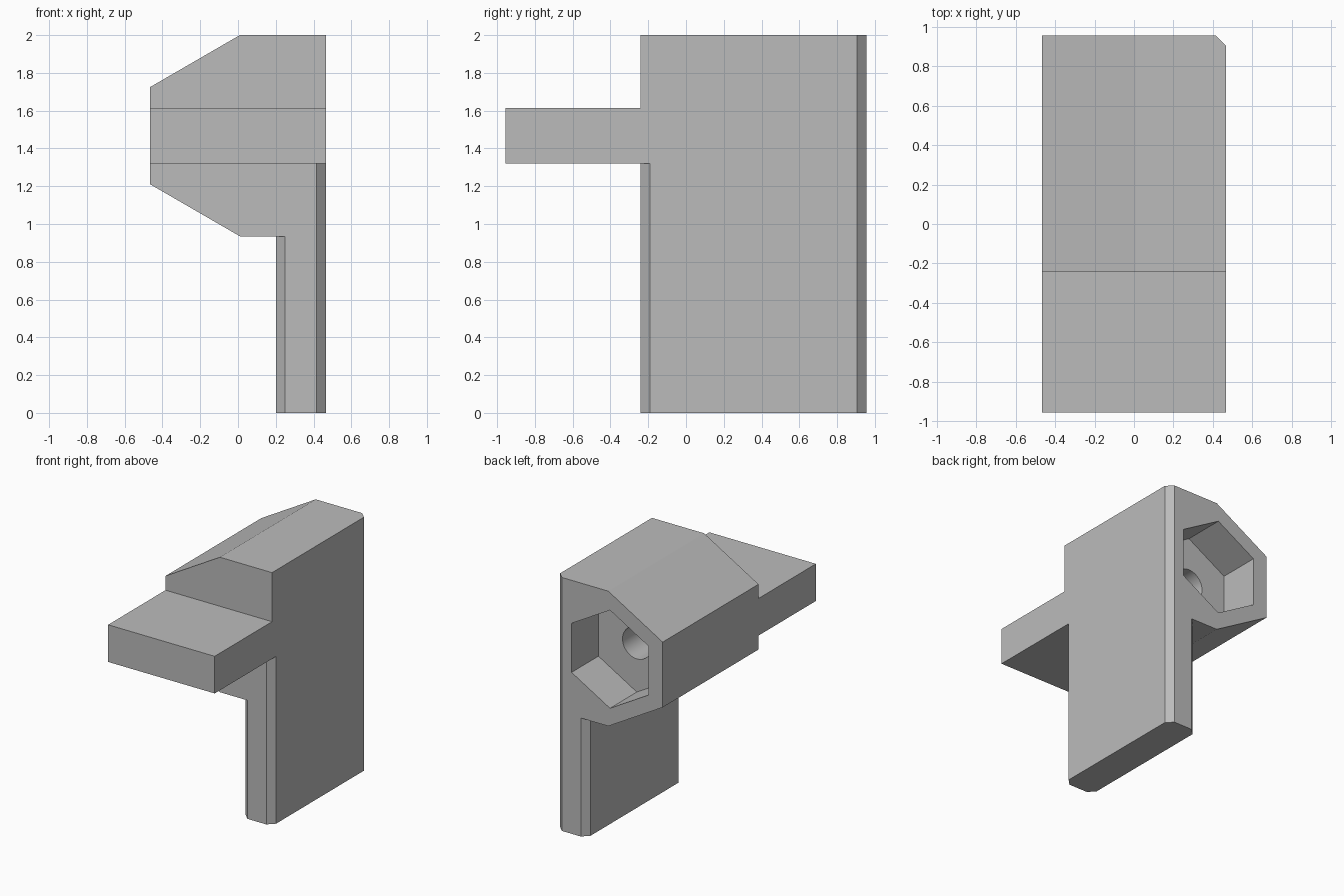
import bpy
import bmesh
import math
from mathutils import Matrix, Vector

if "Cube" in bpy.data.objects:
    bpy.data.objects.remove(bpy.data.objects["Cube"], do_unlink=True)

FRONT, BACK = -0.24, 0.955      # depth range of the main body
RIGHT, LEG = 0.465, 0.2         # outer and inner faces of the leg
SHELF_LOW, SHELF_TOP = 1.32, 1.613
HOUSING_LOW = 0.935
CHAMFER = 0.05

grey = bpy.data.materials.new("plain grey")
grey.use_nodes = True
colour = (0.5, 0.5, 0.5, 1)
grey.diffuse_color = colour
grey.node_tree.nodes["Principled BSDF"].inputs["Base Color"].default_value = colour


def prism(name, points, sweep):
    """Closed solid made by sweeping a planar outline."""
    bm = bmesh.new()
    face = bm.faces.new([bm.verts.new(p) for p in points])
    ext = bmesh.ops.extrude_face_region(bm, geom=[face])
    moved = [v for v in ext["geom"] if isinstance(v, bmesh.types.BMVert)]
    bmesh.ops.translate(bm, verts=moved, vec=Vector(sweep))
    bmesh.ops.recalc_face_normals(bm, faces=bm.faces)
    mesh = bpy.data.meshes.new(name)
    bm.to_mesh(mesh)
    bm.free()
    mesh.materials.append(grey)
    obj = bpy.data.objects.new(name, mesh)
    bpy.context.collection.objects.link(obj)
    return obj


def ring(cx, cz, y, radius, sides):
    """Regular outline facing the back, with a corner at the top."""
    turn = 2 * math.pi / sides
    return [(cx + radius * math.sin(i * turn), y, cz + radius * math.cos(i * turn))
            for i in range(sides)]


def combine(target, tool, operation):
    mod = target.modifiers.new(operation.lower(), "BOOLEAN")
    mod.operation = operation
    mod.solver = "EXACT"
    mod.object = tool
    bpy.context.view_layer.objects.active = target
    bpy.ops.object.modifier_apply(modifier=mod.name)
    bpy.data.objects.remove(tool, do_unlink=True)


# Housing with sloped sides and the leg below it
outline = [(-RIGHT, 1.725), (0.01, 2), (RIGHT, 2), (RIGHT, 0), (LEG, 0),
           (LEG, HOUSING_LOW), (0.01, HOUSING_LOW), (-RIGHT, 1.21)]
body = prism("bracket_body", [(x, FRONT, z) for x, z in outline], (0, BACK - FRONT, 0))

# Chamfers on the upright edges
for x, y, low, high in [(RIGHT, FRONT, -0.1, SHELF_LOW), (RIGHT, BACK, -0.1, 2.1),
                        (LEG, FRONT, -0.1, HOUSING_LOW), (LEG, BACK, -0.1, HOUSING_LOW)]:
    c = CHAMFER
    diamond = [(x + c, y, low), (x, y + c, low), (x - c, y, low), (x, y - c, low)]
    combine(body, prism("chamfer_cutter", diamond, (0, 0, high - low)), "DIFFERENCE")

# Six-sided nut pocket in the back and the bolt bore behind it
pocket = prism("pocket_cutter", ring(-0.005, 1.467, 0.62, 0.387, 6), (0, 0.5, 0))
combine(body, pocket, "DIFFERENCE")
bore = prism("bore_cutter", ring(-0.005, 1.467, FRONT, 0.125, 48), (0, 1.0, 0))
combine(body, bore, "DIFFERENCE")

# Shelf in front, flush with both sides
shelf = prism("front_shelf", [(-RIGHT, FRONT, SHELF_LOW), (RIGHT, FRONT, SHELF_LOW),
                              (RIGHT, FRONT, SHELF_TOP), (-RIGHT, FRONT, SHELF_TOP)],
              (0, -0.955 - FRONT, 0))
combine(body, shelf, "UNION")

bpy.ops.object.select_all(action="DESELECT")
body.select_set(True)
bpy.context.view_layer.objects.active = body
bpy.ops.object.shade_smooth_by_angle(angle=math.radians(25))
